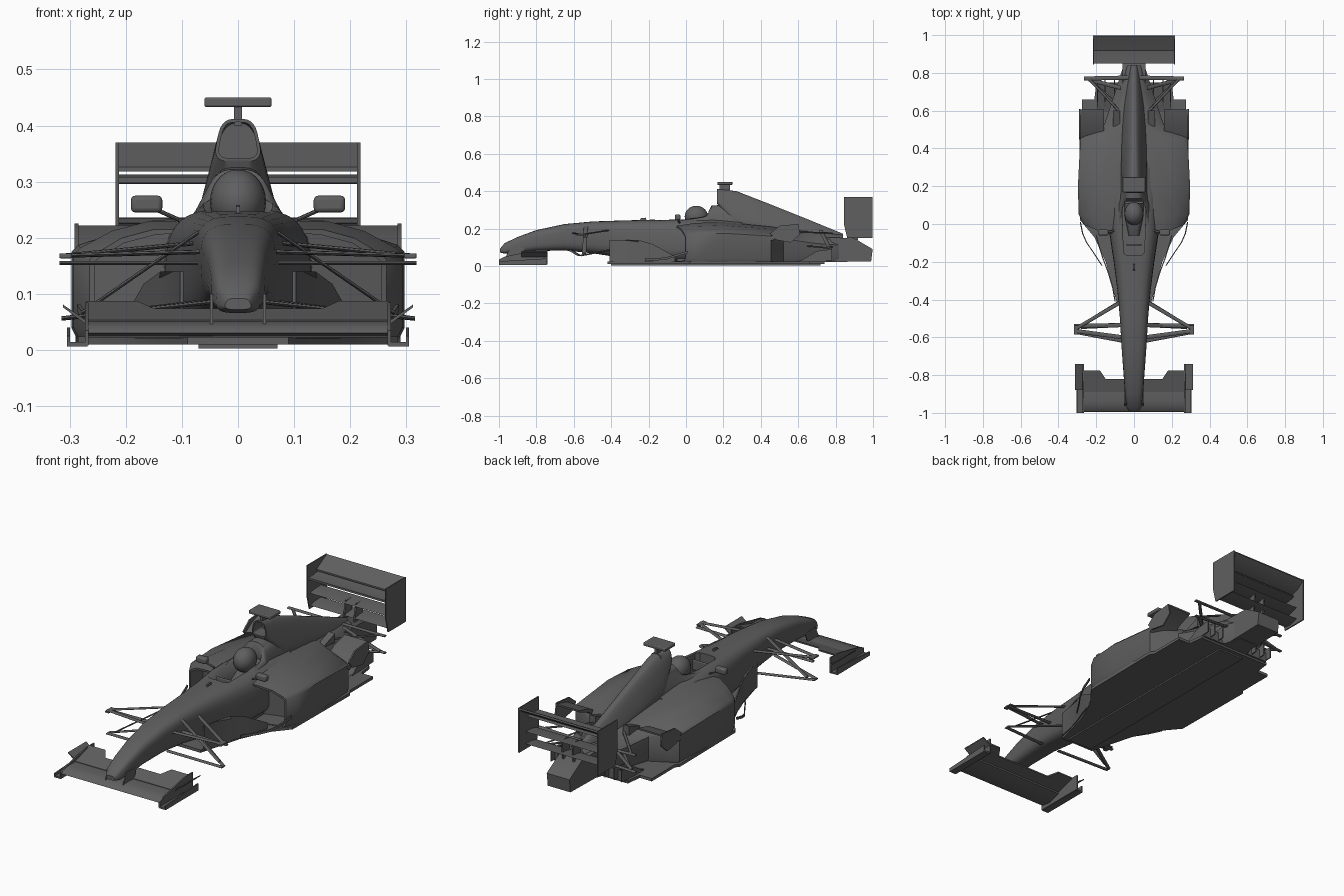
import bpy, bmesh, math
from mathutils import Vector

old = bpy.data.objects.get("Cube")
if old:
    bpy.data.objects.remove(old, do_unlink=True)

grey = bpy.data.materials.new("dark_grey")
grey.use_nodes = True
grey.diffuse_color = (0.115, 0.115, 0.115, 1)
grey.node_tree.nodes["Principled BSDF"].inputs["Base Color"].default_value = (0.115, 0.115, 0.115, 1)


def finish(name, bm, mirror=False, bevel=0):
    bmesh.ops.recalc_face_normals(bm, faces=bm.faces[:])
    mesh = bpy.data.meshes.new(name)
    bm.to_mesh(mesh)
    bm.free()
    mesh.materials.append(grey)
    ob = bpy.data.objects.new(name, mesh)
    bpy.context.collection.objects.link(ob)
    bpy.ops.object.select_all(action='DESELECT')
    ob.select_set(True)
    bpy.context.view_layer.objects.active = ob
    bpy.ops.object.shade_smooth_by_angle(angle=math.radians(38))
    if bevel:
        mod = ob.modifiers.new("Bevel", 'BEVEL')
        mod.width, mod.segments = bevel, 3
    if mirror:
        ob.modifiers.new("Mirror", 'MIRROR').use_mirror_merge = False
    return ob


def loft(name, rings, mirror=False, inlet=None):
    """Skin rings of equal length; inlet = (rim, depth) hollows the front cap."""
    bm = bmesh.new()
    rows = [[bm.verts.new(p) for p in ring] for ring in rings]
    n = len(rows[0])
    for a, b in zip(rows, rows[1:]):
        for i in range(n):
            j = (i + 1) % n
            bm.faces.new((a[i], a[j], b[j], b[i]))
    front = bm.faces.new(rows[0][::-1])
    bm.faces.new(rows[-1])
    bmesh.ops.recalc_face_normals(bm, faces=bm.faces[:])
    if inlet:
        bmesh.ops.inset_region(bm, faces=[front], thickness=inlet[0])
        ext = bmesh.ops.extrude_discrete_faces(bm, faces=[front])["faces"][0]
        for v in ext.verts:
            v.co.y += inlet[1]
    return finish(name, bm, mirror)


def section(y, w, wt, zb, zt, p=0.6, n=32):
    """Rounded cross-section, w wide at the bottom and wt at the top."""
    ring = []
    for i in range(n):
        a = 2 * math.pi * i / n
        c, s = math.cos(a), math.sin(a)
        x = math.copysign(abs(c) ** p, c)
        t = (math.copysign(abs(s) ** p, s) + 1) / 2
        ring.append((x * (w + (wt - w) * t), y, zb + (zt - zb) * t))
    return ring


def prism(name, pts, axis, a, b, mirror=False, bevel=0, warp=None):
    """Extrude a flat outline along an axis from a to b."""
    place = {'X': lambda u, v, d: (d, u, v), 'Y': lambda u, v, d: (u, d, v),
             'Z': lambda u, v, d: (u, v, d)}[axis]
    bm = bmesh.new()
    ends = [[bm.verts.new(place(u, v, d)) for u, v in pts] for d in (a, b)]
    for i in range(len(pts)):
        j = (i + 1) % len(pts)
        bm.faces.new((ends[0][i], ends[0][j], ends[1][j], ends[1][i]))
    bm.faces.new(ends[0][::-1])
    bm.faces.new(ends[1])
    if warp:
        for v in bm.verts:
            v.co.z = warp(v.co)
    return finish(name, bm, mirror, bevel)


def box(name, x, y, z, mirror=False, bevel=0):
    return prism(name, [(x[0], y[0]), (x[1], y[0]), (x[1], y[1]), (x[0], y[1])], 'Z', *z, mirror, bevel)


def rod(name, p, q, chord=0.011, thick=0.004):
    """Flattened suspension arm, mirrored to both sides."""
    rings = [[(e[0], e[1] + chord * math.cos(k * math.pi / 4), e[2] + thick * math.sin(k * math.pi / 4))
              for k in range(8)] for e in (p, q)]
    return loft(name, rings, True)


def ribbon(path, t=0.003):
    return [(x - t, y) for x, y in path] + [(x + t, y) for x, y in reversed(path)]


# Nose and driver tub
tub = loft("nose_and_tub", [section(*r) for r in (
    (-.995, .025, .02, .072, .092), (-.97, .042, .036, .066, .122), (-.9, .05, .046, .07, .155),
    (-.8, .056, .054, .08, .192), (-.65, .064, .068, .083, .224), (-.5, .07, .078, .068, .238),
    (-.35, .088, .088, .045, .243), (-.2, .11, .105, .022, .247), (-.05, .135, .125, .02, .252),
    (.15, .14, .13, .02, .25), (.3, .14, .11, .02, .24))])
collar = loft("head_surround", [section(*r) for r in (
    (-.02, .1, .085, .19, .25), (.11, .095, .07, .19, .272), (.135, .09, .045, .19, .322),
    (.28, .085, .035, .19, .335))])
cutter = prism("cockpit_cutter", [(-.055, -.15), (-.04, -.165), (.04, -.165), (.055, -.15),
                                  (.062, .08), (.045, .12), (-.045, .12), (-.062, .08)], 'Z', .14, .5)
cutter.hide_render = True
cutter.hide_viewport = True
for part in (tub, collar):
    cut = part.modifiers.new("Cockpit", 'BOOLEAN')
    cut.operation, cut.object, cut.solver = 'DIFFERENCE', cutter, 'EXACT'

# Driver and steering wheel
bm = bmesh.new()
bmesh.ops.create_uvsphere(bm, u_segments=24, v_segments=14, radius=1)
for v in bm.verts:
    v.co = Vector((v.co.x * .05, .055 + v.co.y * .062, .265 + v.co.z * .057))
finish("helmet", bm)
loft("driver_shoulders", [section(-.06, .03, .025, .13, .17), section(.04, .054, .04, .13, .215),
                          section(.11, .054, .04, .13, .22)])
box("steering_wheel", (-.04, .04), (-.115, -.105), (.185, .235), bevel=.004)

# Engine cover with air intake
loft("engine_cover", [section(*r) for r in (
    (.165, .045, .03, .335, .412), (.27, .085, .028, .2, .4), (.45, .08, .022, .18, .33),
    (.65, .065, .018, .15, .25), (.84, .036, .014, .12, .172))], inlet=(.006, .07))
box("camera_stem", (-.007, .007), (.18, .235), (.4, .436))
box("camera_bar", (-.06, .06), (.168, .248), (.433, .45), bevel=.004)

# Sidepods: y, inner x, outer x, shoulder z, top z
pods = []
for y, xi, xo, zs, zt in ((-.05, .1, .265, .16, .215), (.05, .1, .293, .17, .23), (.2, 0, .297, .175, .235),
                          (.455, 0, .284, .16, .21), (.52, 0, .16, .145, .2), (.7, 0, .1, .12, .185),
                          (.84, 0, .055, .11, .165)):
    xm = xi + (xo - xi) * .3
    ring = [(xi, .02), (xo - .01, .02), (xo, .04), (xo, zs), (xo - .012, zs + .012),
            ((xm + xo) / 2, (zs + zt) / 2 + .012), (xm, zt), (xi, zt)]
    pods.append([(x, y + (max(0, x - .15) * .4 if y < 0 else 0), z) for x, z in ring])
loft("sidepod", pods, True, inlet=(.01, .1))

# Floor and diffuser
half = [(.09, -.42), (.15, -.2), (.21, -.07), (.285, .02), (.29, .46), (.275, .48), (.275, .66), (.21, .66), (.2, .74)]
prism("floor", half + [(-x, y) for x, y in reversed(half)], 'Z', .01, .024)
box("plank", (-.07, .07), (-.4, .72), (.003, .011))
prism("diffuser_ramp", [(.58, .02), (.75, .02), (.75, .07)], 'X', .07, .19, True)
for x in (.1, .15, .19):
    prism("diffuser_fin", [(.6, .02), (.78, .03), (.78, .09), (.7, .08)], 'X', x, x + .005, True)

# Gearbox and rear crash structure
prism("gearbox", [(.72, .02), (.99, .025), (.998, .09), (.9, .148), (.72, .155)], 'X', -.062, .062)

# Rear wing
prism("rear_wing_endplate", [(.845, .37), (.998, .37), (.998, .15), (.862, .15), (.845, .22)], 'X', .212, .218, True)
prism("rear_wing_main", [(.85, .298), (.89, .296), (.93, .303), (.925, .313), (.89, .308), (.85, .308)], 'X', -.214, .214)
prism("rear_wing_flap", [(.915, .318), (.96, .334), (.998, .362), (.995, .37), (.95, .345), (.915, .326)],
      'X', -.214, .214)
for z in (.166, .226):
    prism("rear_beam_wing", [(.865, z), (.9, z - .004), (.95, z + .01), (.9, z + .008)], 'X', -.214, .214)
prism("rear_wing_pylon", [(.86, .14), (.92, .14), (.93, .235), (.88, .235)], 'X', .025, .032, True)

# Rear flip-ups ahead of the wheels and exhaust outlets
prism("flip_up", [(.44, .15), (.52, .2), (.605, .222), (.605, .214), (.53, .185), (.46, .135)], 'X', .16, .288, True)
prism("flip_up_side", [(.45, .175), (.5, .215), (.6, .225), (.61, .17), (.56, .125), (.48, .14)], 'X', .284, .291, True)
prism("exhaust_outlet", [(.5, .18), (.6, .215), (.6, .17)], 'X', .075, .11, True)

# Front wing
prism("front_wing_main", [(-.995, .03), (-.985, .042), (-.94, .052), (-.875, .05), (-.875, .042), (-.94, .022)],
      'X', -.27, .27)
flap = [(.27, -.89), (.27, -.775), (.18, -.775), (.15, -.82), (.07, -.82)]
prism("front_wing_flap", flap + [(-x, y) for x, y in reversed(flap)], 'Z', .046, .053,
      warp=lambda c: c.z + (c.y + .89) * .3)
prism("front_endplate", [(-1, .008), (-.74, .008), (-.74, .085), (-.8, .085), (-.97, .05), (-1, .035)],
      'X', .266, .273, True)
box("front_footplate", (.268, .305), (-1, -.745), (.006, .014), True)
prism("front_endplate_fin", [(.27, .045), (.312, .076), (.312, .081), (.27, .052)], 'Y', -.88, -.74, True)
prism("front_endplate_edge", [(-1, .01), (-.745, .01), (-.745, .04), (-1, .025)], 'X', .299, .305, True)
prism("front_wing_pillar", [(-.97, .035), (-.88, .045), (-.86, .1), (-.94, .1)], 'X', .045, .05, True)

# Suspension arms: inner point, outer point
for name, p, q in (
        ("front_upper_arm_fore", (.06, -.6, .175), (.318, -.565, .168)),
        ("front_upper_arm_aft", (.08, -.42, .19), (.31, -.555, .168)),
        ("front_track_rod", (.06, -.535, .155), (.318, -.54, .155)),
        ("front_lower_arm_fore", (.05, -.62, .085), (.315, -.57, .056)),
        ("front_lower_arm_aft", (.07, -.41, .085), (.315, -.56, .056)),
        ("front_push_rod", (.07, -.535, .21), (.28, -.545, .065)),
        ("rear_upper_arm_fore", (.08, .6, .18), (.24, .77, .178)),
        ("rear_upper_arm_aft", (.03, .775, .175), (.265, .77, .178)),
        ("rear_lower_arm_fore", (.08, .62, .11), (.24, .77, .095)),
        ("rear_lower_arm_aft", (.03, .775, .105), (.265, .77, .095)),
        ("rear_push_rod", (.07, .72, .19), (.24, .765, .1))):
    rod(name, p, q)
box("front_arm_tip", (.296, .318), (-.585, -.535), (.163, .172), True, .003)

# Bargeboards and turning vanes
boards = [(.1, -.41), (.112, -.34), (.135, -.26), (.165, -.18), (.19, -.1), (.2, -.06)]
prism("bargeboard", ribbon(boards), 'Z', 0, 1, True,
      warp=lambda c: .02 + c.z * (.12 - max(0, c.y + .22) * .55))
vane = [(.17, -.22), (.215, -.15), (.25, -.1), (.272, -.05), (.284, .01)]
prism("turning_vane", ribbon(vane), 'Z', .03, .042, True, warp=lambda c: c.z + max(0, c.y + .12) * .3)

# Mirrors and nose sensor
box("mirror", (.135, .191), (-.06, -.03), (.245, .275), True, .008)
rod("mirror_stalk", (.105, -.035, .232), (.15, -.045, .252), .006, .004)
prism("nose_sensor", [(-.25, .24), (-.21, .24), (-.215, .258), (-.24, .256)], 'X', -.004, .004)
